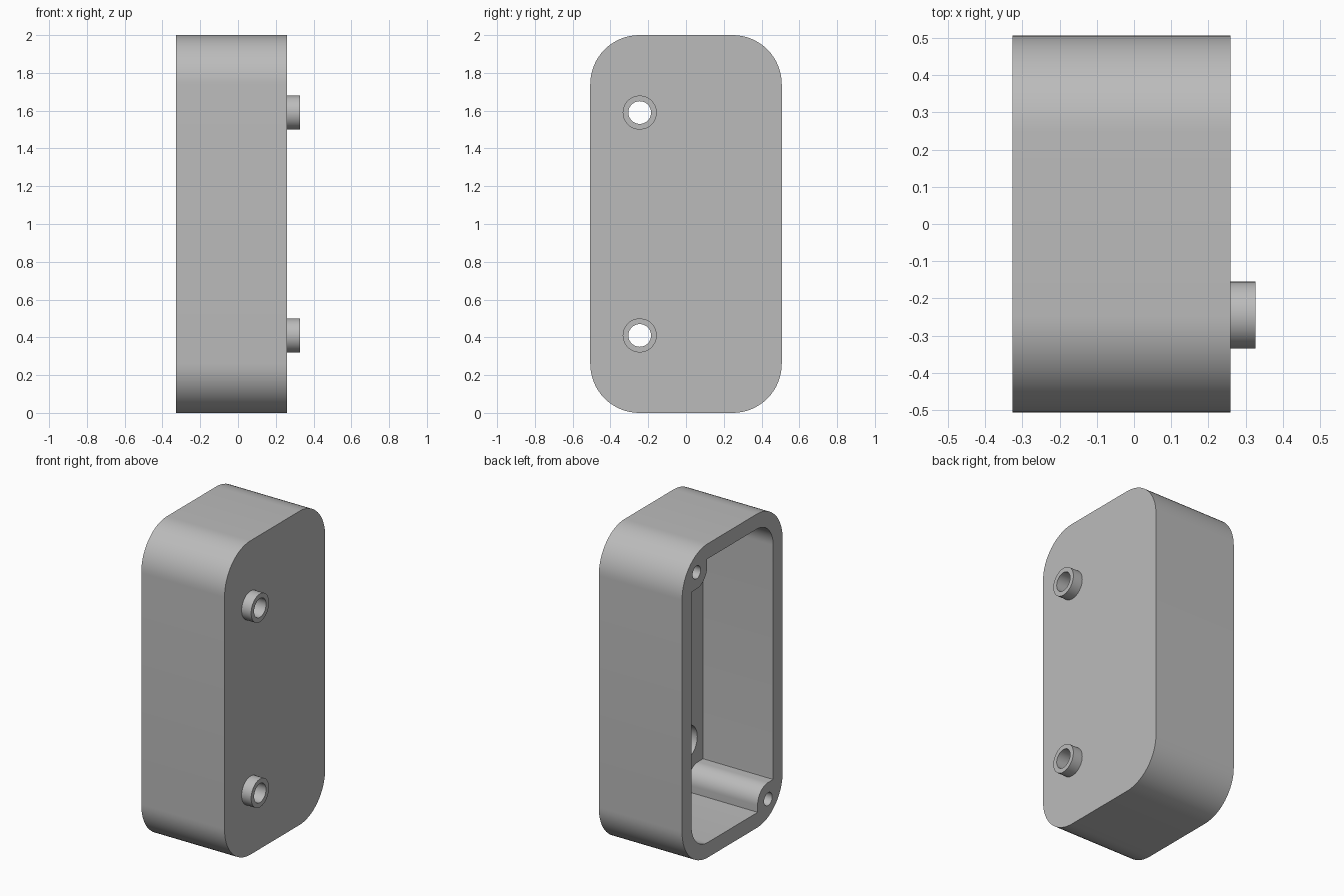
import bpy, bmesh, math

if "Cube" in bpy.data.objects:
    bpy.data.objects.remove(bpy.data.objects["Cube"], do_unlink=True)

# Main dimensions
BACK, FACE, TIP = -0.327, 0.26, 0.327      # open side, closed side, spigot ends
HALF_Y, HEIGHT, CORNER = 0.507, 2.0, 0.26
WALL = 0.096
FLOOR = FACE - 0.093
PORT_Y, PORT_ZS = -0.245, (0.41, 1.59)

grey = bpy.data.materials.new("light_grey")
grey.use_nodes = True
colour = (0.5, 0.5, 0.5, 1)
grey.diffuse_color = colour
grey.node_tree.nodes["Principled BSDF"].inputs["Base Color"].default_value = colour


def rounded_rect(y0, y1, z0, z1, radius, steps=16):
    """Outline in the y-z plane with four round corners."""
    corners = [(y1 - radius, z1 - radius), (y0 + radius, z1 - radius),
               (y0 + radius, z0 + radius), (y1 - radius, z0 + radius)]
    points = []
    for quarter, (cy, cz) in enumerate(corners):
        for i in range(steps + 1):
            a = (quarter + i / steps) * math.pi / 2
            points.append((cy + radius * math.cos(a), cz + radius * math.sin(a)))
    return points


def circle(cy, cz, radius, sides=48):
    angles = [2 * math.pi * i / sides for i in range(sides)]
    return [(cy + radius * math.cos(a), cz + radius * math.sin(a)) for a in angles]


def prism(name, outline, x0, x1):
    """Extrude a y-z outline along x."""
    bm = bmesh.new()
    base = bm.faces.new([bm.verts.new((x0, y, z)) for y, z in outline])
    top = bmesh.ops.extrude_face_region(bm, geom=[base])["geom"]
    moved = [v for v in top if isinstance(v, bmesh.types.BMVert)]
    bmesh.ops.translate(bm, verts=moved, vec=(x1 - x0, 0, 0))
    bmesh.ops.recalc_face_normals(bm, faces=bm.faces)
    mesh = bpy.data.meshes.new(name)
    bm.to_mesh(mesh)
    bm.free()
    mesh.materials.append(grey)
    obj = bpy.data.objects.new(name, mesh)
    bpy.context.collection.objects.link(obj)
    return obj


def combine(target, tool, operation):
    """Apply a boolean and discard the tool."""
    mod = target.modifiers.new("boolean", "BOOLEAN")
    mod.object, mod.operation, mod.solver = tool, operation, "EXACT"
    graph = bpy.context.evaluated_depsgraph_get()
    result = bpy.data.meshes.new_from_object(target.evaluated_get(graph))
    target.modifiers.clear()
    target.data = result
    bpy.data.objects.remove(tool, do_unlink=True)


# Outer body
case = prism("case", rounded_rect(-HALF_Y, HALF_Y, 0, HEIGHT, CORNER), BACK, FACE)

# Cavity, leaving solid screw posts in two opposite corners
cavity = prism("cavity", rounded_rect(-HALF_Y + WALL, HALF_Y - WALL, WALL,
                                      HEIGHT - WALL, CORNER - WALL), BACK - 0.1, FLOOR)
posts = [(0.36, 1.86, 1), (-0.36, 0.14, -1)]
for y, z, side in posts:
    r, reach = 0.106, 0.4
    ys = sorted((y - side * r, y + side * reach))
    zs = sorted((z - side * r, z + side * reach))
    post = prism("post", rounded_rect(*ys, *zs, r), BACK - 0.2, FACE + 0.1)
    combine(cavity, post, "DIFFERENCE")
combine(case, cavity, "DIFFERENCE")

# Blind screw holes in the posts
for y, z, side in posts:
    combine(case, prism("screw_hole", circle(y, z, 0.041), BACK - 0.1, BACK + 0.4), "DIFFERENCE")

# Hollow spigots on the closed side, each with a wider recess inside
for z in PORT_ZS:
    combine(case, prism("spigot", circle(PORT_Y, z, 0.09), FACE - 0.02, TIP), "UNION")
    combine(case, prism("bore", circle(PORT_Y, z, 0.06), FLOOR - 0.1, TIP + 0.1), "DIFFERENCE")
    combine(case, prism("recess", circle(PORT_Y, z, 0.107), FLOOR - 0.05, FLOOR + 0.05), "DIFFERENCE")

# Smooth the round walls, keep the rims crisp
bpy.ops.object.select_all(action="DESELECT")
case.select_set(True)
bpy.context.view_layer.objects.active = case
bpy.ops.object.shade_smooth_by_angle(angle=math.radians(30))
